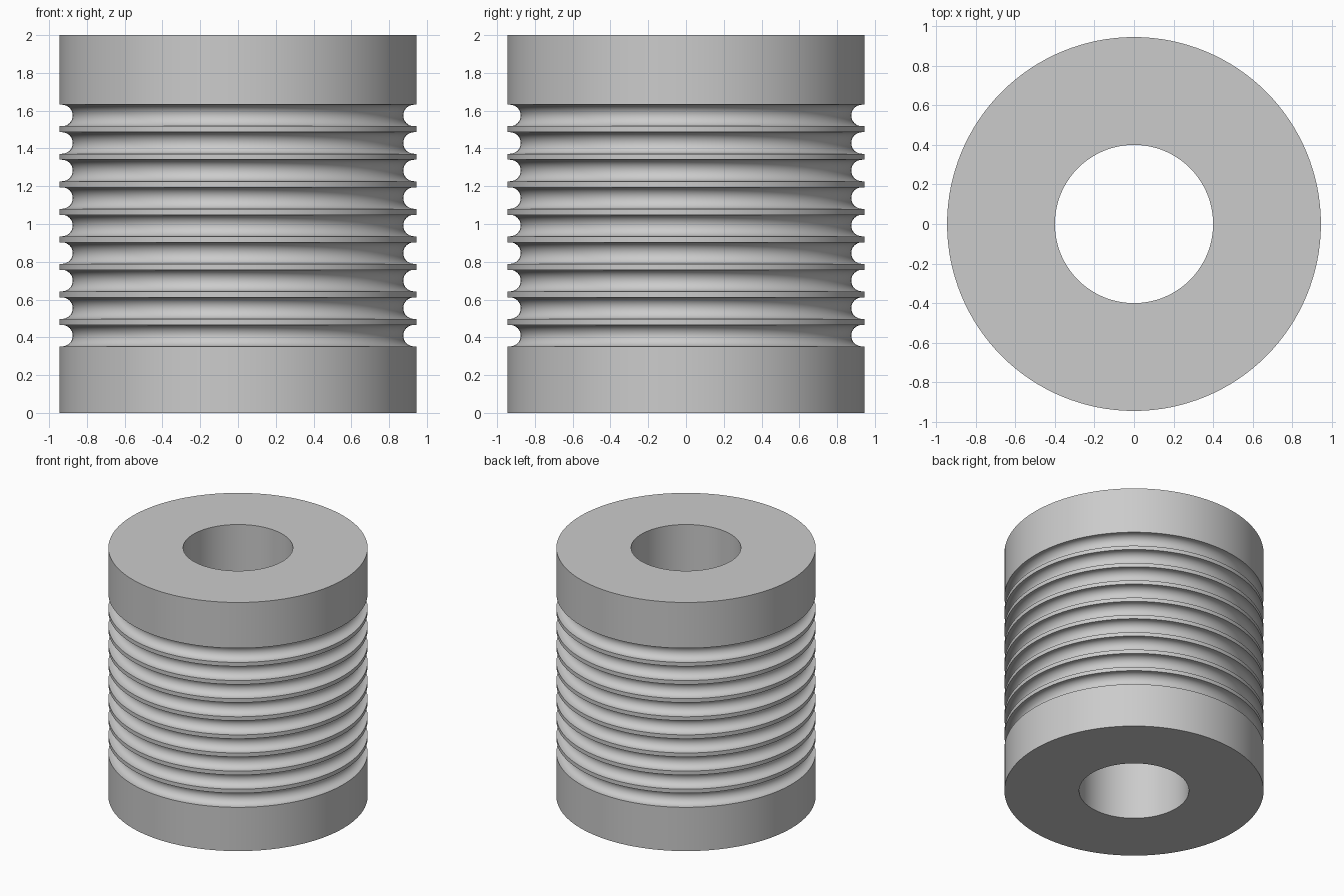
import bpy
import bmesh
import math

cube = bpy.data.objects.get("Cube")
if cube:
    bpy.data.objects.remove(cube)

OUTER, BORE, HEIGHT = 0.945, 0.4, 2.0
GROOVES, FIRST_Z, PITCH = 9, 0.409, 0.1457
GROOVE_R, GROOVE_FLOOR = 0.057, 0.875
ARC_STEPS, SEGMENTS = 16, 128

# Plain grey metal
grey = bpy.data.materials.new("grey metal")
grey.use_nodes = True
colour = (0.6, 0.6, 0.6, 1.0)
grey.diffuse_color = colour
grey.node_tree.nodes["Principled BSDF"].inputs["Base Color"].default_value = colour

# Half section: bore, flat ends and a wall with round-bottomed grooves
profile = [(BORE, 0.0), (OUTER, 0.0)]
arc_centre = GROOVE_FLOOR + GROOVE_R
for i in range(GROOVES):
    z = FIRST_Z + i * PITCH
    profile.append((OUTER, z - GROOVE_R))
    for k in range(ARC_STEPS + 1):
        a = math.pi * (k / ARC_STEPS - 0.5)
        profile.append((arc_centre - GROOVE_R * math.cos(a), z + GROOVE_R * math.sin(a)))
    profile.append((OUTER, z + GROOVE_R))
profile += [(OUTER, HEIGHT), (BORE, HEIGHT)]

# Revolve the closed section around the vertical axis
bm = bmesh.new()
verts = [bm.verts.new((r, 0, z)) for r, z in profile]
edges = [bm.edges.new((v, verts[(i + 1) % len(verts)])) for i, v in enumerate(verts)]
bmesh.ops.spin(bm, geom=verts + edges, cent=(0, 0, 0), axis=(0, 0, 1),
               angle=math.tau, steps=SEGMENTS, use_merge=True)
bmesh.ops.remove_doubles(bm, verts=bm.verts[:], dist=0.0001)
bmesh.ops.recalc_face_normals(bm, faces=bm.faces[:])

mesh = bpy.data.meshes.new("grooved_sleeve")
bm.to_mesh(mesh)
bm.free()
mesh.materials.append(grey)
sleeve = bpy.data.objects.new("grooved_sleeve", mesh)
bpy.context.collection.objects.link(sleeve)

# Smooth the round walls, keep the rims sharp
bpy.ops.object.select_all(action="DESELECT")
sleeve.select_set(True)
bpy.context.view_layer.objects.active = sleeve
bpy.ops.object.shade_smooth_by_angle(angle=math.radians(30))
